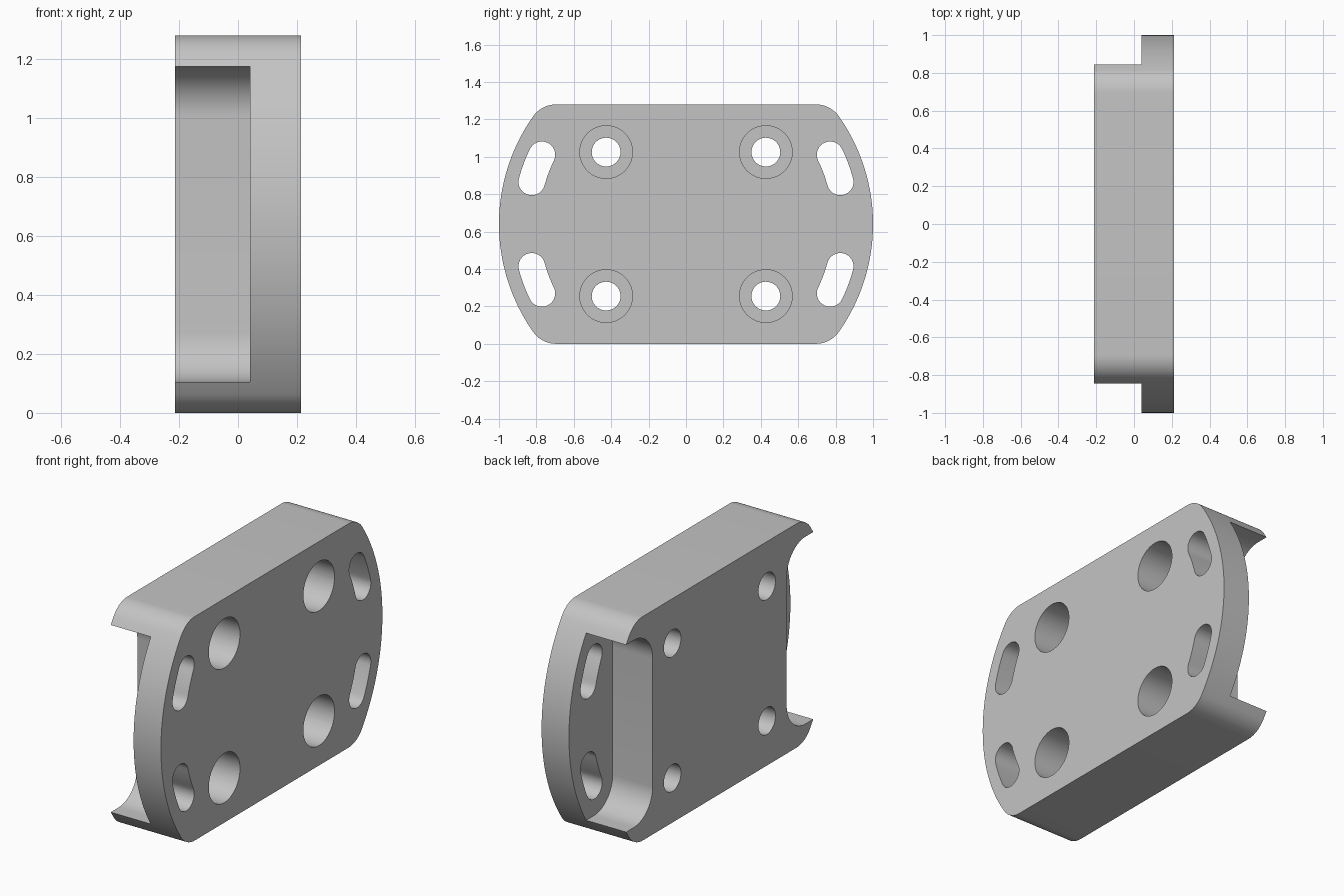
import bpy, bmesh
from math import radians, degrees, cos, sin, sqrt, atan2

if "Cube" in bpy.data.objects:
    bpy.data.objects.remove(bpy.data.objects["Cube"], do_unlink=True)

HALF_X, HALF_Z = 0.213, 0.64     # half thickness and half height
FLOOR_X = 0.04                   # depth plane of the end pockets

grey = bpy.data.materials.new("plain grey")
grey.use_nodes = True
colour = (0.55, 0.55, 0.55, 1)
grey.diffuse_color = colour
grey.node_tree.nodes["Principled BSDF"].inputs["Base Color"].default_value = colour


def arc(cy, cz, r, start, end, steps):
    """Points (y, z) along an arc, angles in degrees."""
    angles = [radians(start + (end - start) * i / steps) for i in range(steps + 1)]
    return [(cy + r * cos(a), cz + r * sin(a)) for a in angles]


def prism(name, outline, x0, x1):
    """Extrude a (y, z) outline along x; z is measured from mid height."""
    bm = bmesh.new()
    face = bm.faces.new([bm.verts.new((x0, y, z + HALF_Z)) for y, z in outline])
    side = bmesh.ops.extrude_face_region(bm, geom=[face])["geom"]
    bmesh.ops.translate(bm, vec=(x1 - x0, 0, 0),
                        verts=[v for v in side if isinstance(v, bmesh.types.BMVert)])
    bmesh.ops.recalc_face_normals(bm, faces=bm.faces)
    mesh = bpy.data.meshes.new(name)
    bm.to_mesh(mesh)
    bm.free()
    mesh.materials.append(grey)
    obj = bpy.data.objects.new(name, mesh)
    bpy.context.collection.objects.link(obj)
    return obj


def flip(points, sy, sz):
    return [(y * sy, z * sz) for y, z in points]


# Plate outline: unit-radius ends, flat top and bottom, tangent rounded corners
r = 0.15
cz = HALF_Z - r
cy = sqrt((1 - r) ** 2 - cz ** 2)
tangent = degrees(atan2(cz, cy))
right_end = (arc(cy, -cz, r, -90, -tangent, 10)[:-1]
             + arc(0, 0, 1, -tangent, tangent, 40)
             + arc(cy, cz, r, tangent, 90, 10)[1:])
plate = prism("mounting_plate", right_end + flip(right_end, -1, -1), -HALF_X, HALF_X)

# End pockets with rounded inner corners
cutters = []
corner = arc(0.775, 0.365, 0.17, 90, 180, 16)
pocket = [(1.2, 0.535)] + corner + flip(corner[::-1], 1, -1) + [(1.2, -0.535)]
for sy in (1, -1):
    cutters.append(prism("pocket_cutter", flip(pocket, sy, 1), -0.4, FLOOR_X))

# Curved slots and counterbored screw holes, one of each per quadrant
a0, a1, mid, w = 15.3, 25.7, 0.855, 0.071
slot = (arc(0, 0, mid + w, a0, a1, 8)
        + arc(mid * cos(radians(a1)), mid * sin(radians(a1)), w, a1, a1 + 180, 16)[1:-1]
        + arc(0, 0, mid - w, a1, a0, 8)
        + arc(mid * cos(radians(a0)), mid * sin(radians(a0)), w, a0 + 180, a0 + 360, 16)[1:-1])
for sy in (1, -1):
    for sz in (1, -1):
        cutters.append(prism("slot_cutter", flip(slot, sy, sz), -0.1, 0.4))
        y, z = 0.427 * sy, 0.385 * sz
        cutters.append(prism("hole_cutter", arc(y, z, 0.077, 0, 360, 40)[:-1], -0.4, 0.4))
        cutters.append(prism("counterbore_cutter", arc(y, z, 0.141, 0, 360, 48)[:-1],
                             -0.02, 0.4))

# Apply all cuts and remove the cutters
bpy.ops.object.select_all(action="DESELECT")
bpy.context.view_layer.objects.active = plate
plate.select_set(True)
for cutter in cutters:
    cutter.hide_render = True
    mod = plate.modifiers.new("cut", "BOOLEAN")
    mod.operation, mod.solver, mod.object = "DIFFERENCE", "EXACT", cutter
    bpy.ops.object.modifier_apply(modifier=mod.name)
    bpy.data.objects.remove(cutter, do_unlink=True)

bpy.ops.object.shade_smooth_by_angle(angle=radians(30))
